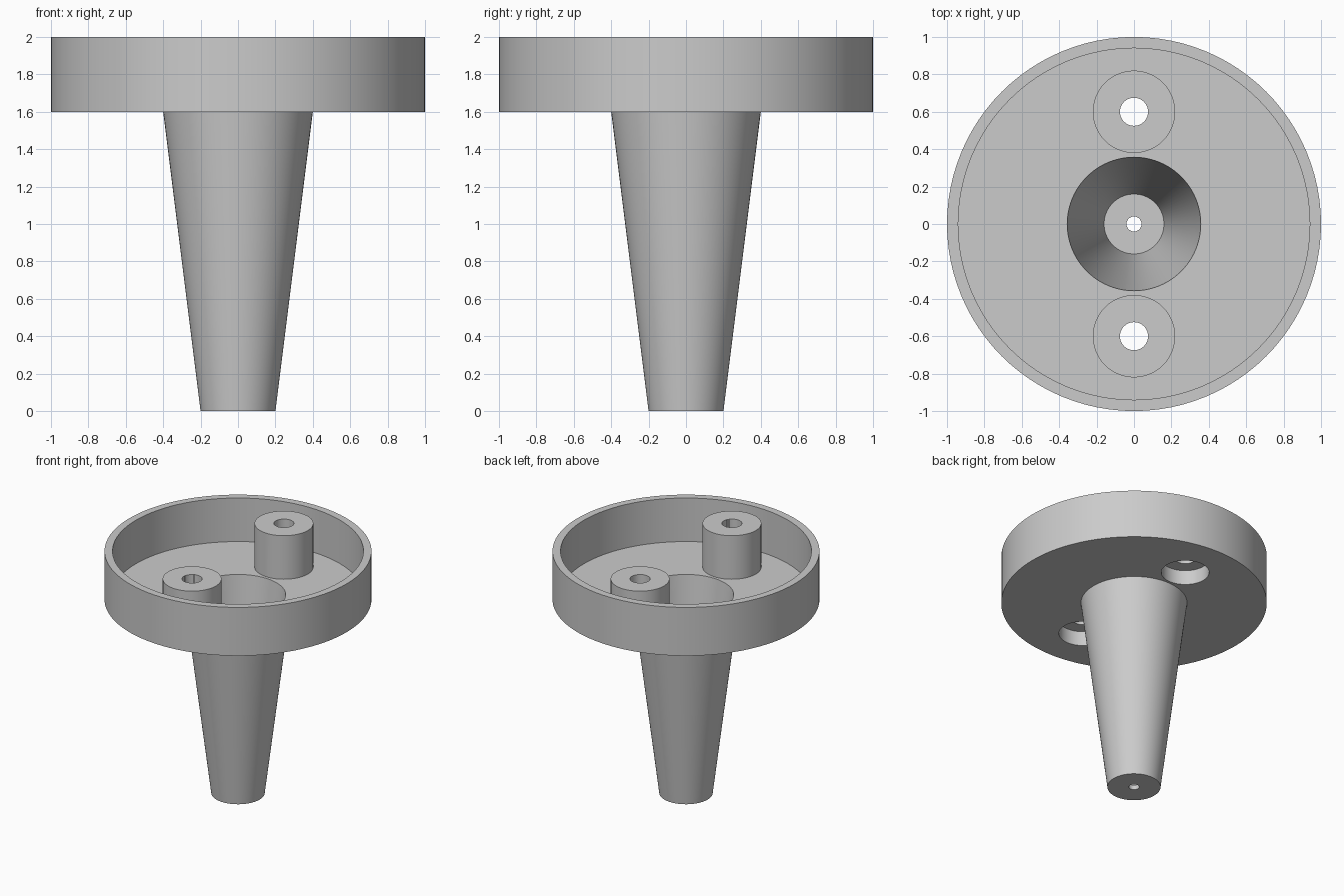
import bpy, bmesh, math
from mathutils import Matrix, Vector

if "Cube" in bpy.data.objects:
    bpy.data.objects.remove(bpy.data.objects["Cube"], do_unlink=True)

SEGMENTS = 96
BOSS_Y = 0.6

grey = bpy.data.materials.new("plain grey")
grey.use_nodes = True
colour = (0.6, 0.6, 0.6, 1)
grey.diffuse_color = colour
grey.node_tree.nodes["Principled BSDF"].inputs["Base Color"].default_value = colour


def lathe(name, profile, y=0.0):
    """Turn a closed (radius, height) profile around a vertical axis at y."""
    bm = bmesh.new()
    rings = []
    for r, z in profile:
        if r == 0:
            rings.append([bm.verts.new((0, y, z))] * SEGMENTS)
        else:
            rings.append([bm.verts.new(Matrix.Rotation(math.tau * i / SEGMENTS, 3, 'Z')
                                       @ Vector((r, 0, z)) + Vector((0, y, 0)))
                          for i in range(SEGMENTS)])
    for a, b in zip(rings, rings[1:] + rings[:1]):
        for i in range(SEGMENTS):
            j = (i + 1) % SEGMENTS
            corners = list(dict.fromkeys((a[i], a[j], b[j], b[i])))
            if len(corners) > 2:
                bm.faces.new(corners)
    bmesh.ops.recalc_face_normals(bm, faces=bm.faces)
    mesh = bpy.data.meshes.new(name)
    bm.to_mesh(mesh)
    bm.free()
    mesh.materials.append(grey)
    obj = bpy.data.objects.new(name, mesh)
    bpy.context.collection.objects.link(obj)
    return obj


def combine(target, tool, operation):
    """Apply a boolean and discard the tool object."""
    mod = target.modifiers.new(operation.title(), 'BOOLEAN')
    mod.operation, mod.solver, mod.object = operation, 'EXACT', tool
    bpy.context.view_layer.objects.active = target
    bpy.ops.object.modifier_apply(modifier=mod.name)
    bpy.data.objects.remove(tool, do_unlink=True)


# Hollow tapered leg and shallow round tray, turned as one thin wall
holder = lathe("tray_and_tapered_leg", [
    (0.04, 0), (0.2, 0), (0.4, 1.6), (1, 1.6), (1, 2),
    (0.94, 2), (0.94, 1.64), (0.357, 1.64), (0.16, 0.04), (0.04, 0.04)])

# Two screw bosses, each with a through hole and a counterbore below
for y in (-BOSS_Y, BOSS_Y):
    boss = lathe("screw_boss", [(0, 1.62), (0.22, 1.62), (0.22, 2), (0, 2)], y)
    combine(holder, boss, 'UNION')
    bore = lathe("screw_bore", [
        (0, 1.5), (0.18, 1.5), (0.18, 1.72), (0.075, 1.72), (0.075, 2.1), (0, 2.1)], y)
    bore.hide_render = True
    combine(holder, bore, 'DIFFERENCE')

bpy.ops.object.select_all(action='DESELECT')
holder.select_set(True)
bpy.context.view_layer.objects.active = holder
bpy.ops.object.shade_smooth_by_angle(angle=math.radians(30))
